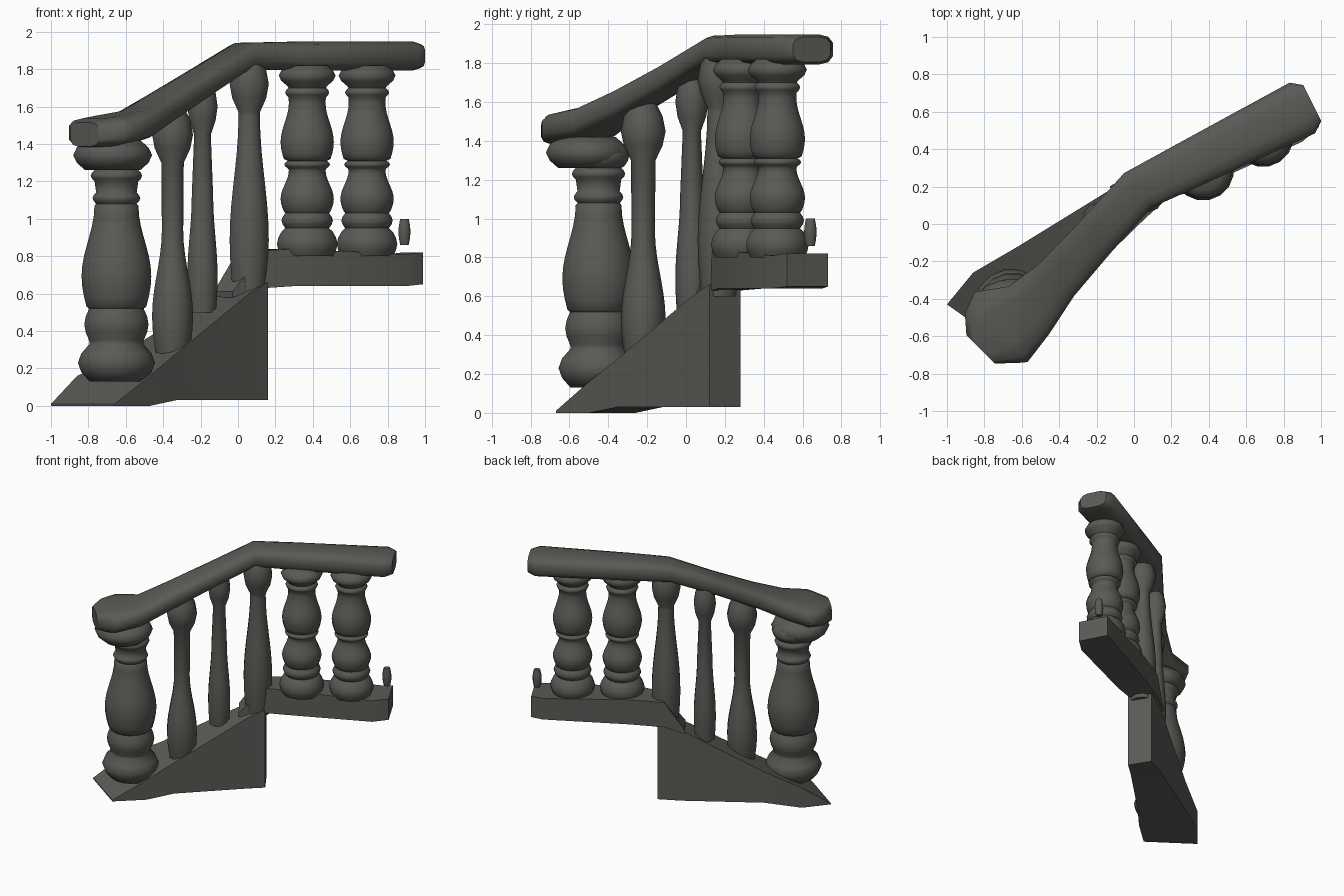
import bpy, bmesh
from math import sin, cos, pi, tau, radians, copysign
from mathutils import Vector

cube = bpy.data.objects.get("Cube")
if cube:
    bpy.data.objects.remove(cube, do_unlink=True)

stone = bpy.data.materials.new("dark_stone")
stone.use_nodes = True
stone.diffuse_color = (.1, .1, .09, 1)
shader = stone.node_tree.nodes["Principled BSDF"]
shader.inputs["Base Color"].default_value = stone.diffuse_color


def loft(name, rings, angle):
    """Skin equal-length point rings, cap both ends and shade the result."""
    bm = bmesh.new()
    loops = [[bm.verts.new(point) for point in ring] for ring in rings]
    for lower, upper in zip(loops, loops[1:]):
        for i in range(len(lower)):
            bm.faces.new((lower[i - 1], lower[i], upper[i], upper[i - 1]))
    bm.faces.new(loops[0])
    bm.faces.new(loops[-1])
    bmesh.ops.recalc_face_normals(bm, faces=bm.faces)
    mesh = bpy.data.meshes.new(name)
    bm.to_mesh(mesh)
    bm.free()
    mesh.materials.append(stone)
    obj = bpy.data.objects.new(name, mesh)
    bpy.context.collection.objects.link(obj)
    bpy.ops.object.select_all(action='DESELECT')
    obj.select_set(True)
    bpy.context.view_layer.objects.active = obj
    bpy.ops.object.shade_smooth_by_angle(angle=radians(angle))


def bead(bottom, height, radius, edge=.85):
    """Rounded moulding whose rims shrink to a share of its radius."""
    steps = [i / 4 for i in range(5)]
    return [(radius * (edge + (1 - edge) * sin(pi * t)), bottom + height * t)
            for t in steps]


def vase(bottom, height, belly, neck, peak=.3):
    """Low belly that eases into a slim neck."""
    steps = [i / 10 for i in range(10)] + [1]
    return [(neck + (belly - neck) * (1 + cos(pi * (t - peak) / (1 - peak))) / 2,
             bottom + height * t) for t in steps]


def turned(name, x, y, profile, sides=16):
    angles = [tau * (i + .5) / sides for i in range(sides)]
    rings = [[(x + radius * cos(a), y + radius * sin(a), z) for a in angles]
             for radius, z in profile]
    loft(name, rings, 60)


def rounded(value):
    """Push a sine or cosine outwards for a squarish oval section."""
    return copysign(abs(value) ** .6, value)


def sweep(name, stations, thickness, sides=12):
    """Sweep an oval along points, keeping it upright and square to the path."""
    points = [Vector(point) for point, width in stations]
    rings = []
    for i, (point, width) in enumerate(stations):
        along = points[min(i + 1, len(points) - 1)] - points[max(i - 1, 0)]
        across = along.cross(Vector((0, 0, 1))).normalized() * width
        # The swept section thins where the ends taper
        rise = Vector((0, 0, min(thickness, width * .6)))
        angles = [tau * (k + .5) / sides for k in range(sides)]
        rings.append([points[i] + across * rounded(cos(a))
                      + rise * rounded(sin(a)) for a in angles])
    loft(name, rings, 50)


def wall(name, sections):
    """Loft upright four-sided sections: front xy, back xy, bottom, top."""
    loft(name, [[(*front, bottom), (*back, bottom), (*back, top), (*front, top)]
                for front, back, bottom, top in sections], 30)


# Handrail: broad knuckle on the newel, straight slope, bend, level landing run
start = Vector((-.56, -.46, 1.5))
bend = Vector((.02, .18, 1.87))
end = Vector((.9, .62, 1.87))
knuckle = start + Vector((-.15, -.09, -.03))
sweep("handrail", [
    (knuckle + Vector((-.11, -.12, -.02)), .11),
    (knuckle + Vector((-.05, -.06, -.01)), .2),
    (knuckle, .24),
    (start, .17),
    (start.lerp(bend, .25), .13),
    (start.lerp(bend, .6), .12),
    (bend, .12),
    (bend.lerp(end, .3), .13),
    (end, .155),
    (end.lerp(bend, -.06), .11)], .08)

# Newel post, with its cap set forward under the knuckle
turned("newel_post", -.65, -.45,
       bead(.13, .2, .21, .7) + bead(.35, .17, .175)
       + vase(.53, .54, .19, .12) + bead(1.08, .06, .13)
       + bead(1.2, .06, .14) + bead(1.27, .1, .16))
turned("newel_cap", -.67, -.51, bead(1.26, .16, .215, .7))

# Pair of landing balusters
landing_profile = (bead(.8, .13, .165) + bead(.95, .08, .14)
                   + vase(1.04, .22, .145, .1) + bead(1.27, .04, .125)
                   + vase(1.32, .3, .145, .1) + bead(1.65, .05, .12)
                   + bead(1.71, .11, .155, .7))
for side, x, y in (("right", .37, .29), ("left", .69, .47)):
    turned("landing_baluster_" + side, x, y, landing_profile)

# Slender stair balusters, stepping up with the slope
for step, x, y, foot, top, belly, share in (
        ("lower", -.35, -.22, .28, 1.6, .115, .5),
        ("middle", -.19, .03, .5, 1.75, .085, .5),
        ("upper", .06, .17, .6, 1.87, .11, .75)):
    turned("stair_baluster_" + step, x, y,
           vase(foot, (top - foot) * share, belly, .06)
           + bead(top - .3, .3, belly, .55), sides=10)

# Stair wall with its splayed foot
wall("stair_wall", [
    ((-.66, -.67), (-1, -.43), 0, .01),
    ((-.47, -.5), (-.86, -.26), 0, .16),
    ((-.33, -.35), (-.62, -.12), .03, .28),
    ((.06, .03), (-.1, .2), .03, .6),
    ((.16, .12), (.06, .28), .03, .66)])

# Landing slab
wall("landing_slab", [
    ((-.03, .05), (-.13, .2), .58, .61),
    ((.15, .13), (0, .28), .63, .83),
    ((.3, .17), (.22, .4), .64, .84),
    ((.9, .44), (.8, .7), .64, .81),
    ((.99, .52), (.88, .73), .65, .82)])

# Small loose knob at the landing end
turned("end_knob", .89, .64, bead(.86, .14, .035, .7), sides=8)
